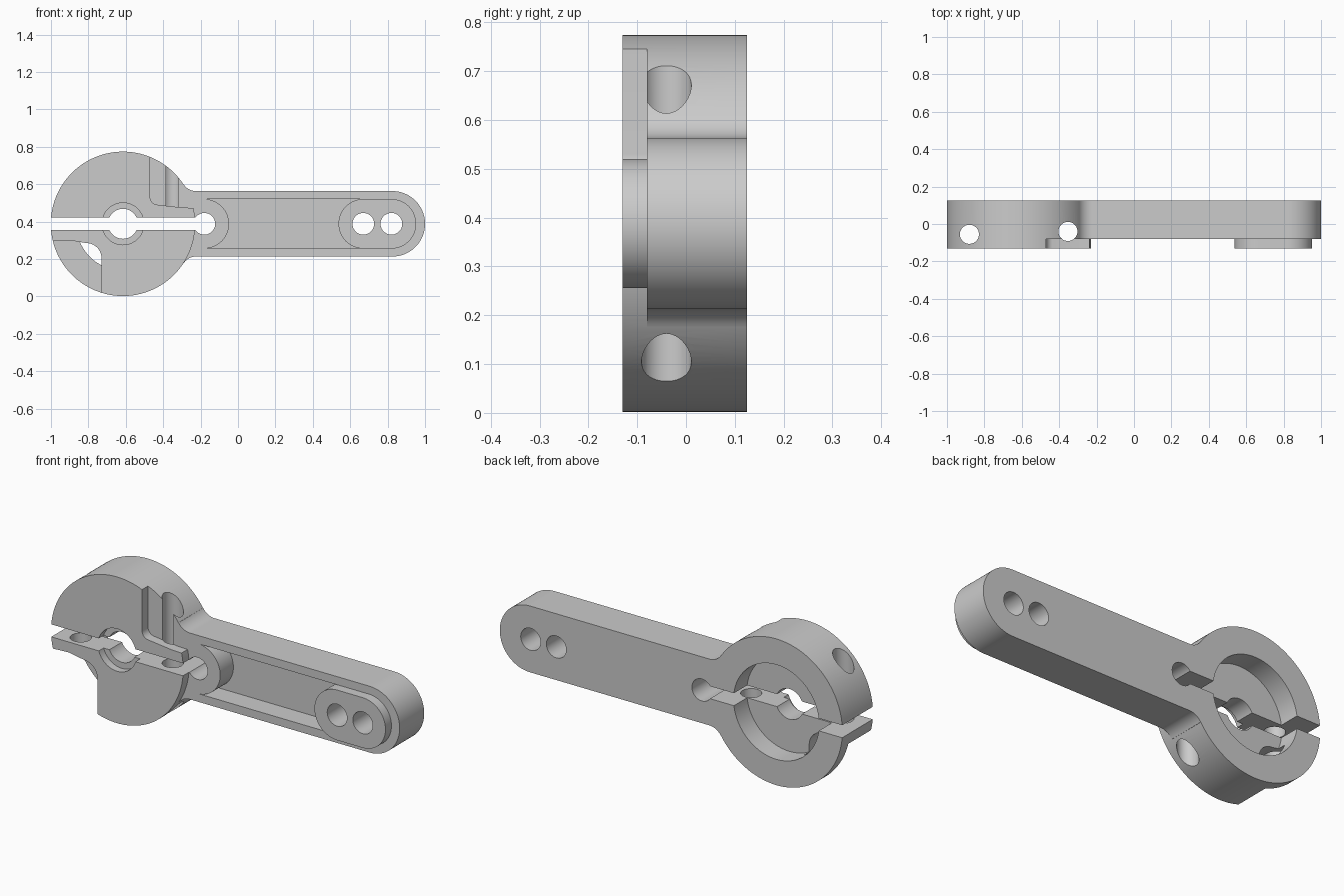
import bpy
import bmesh
from math import cos, sin, pi, radians
from mathutils import Matrix

cube = bpy.data.objects.get("Cube")
if cube:
    bpy.data.objects.remove(cube, do_unlink=True)

MID = 0.388                      # height of the long axis
HUB_X, HUB_R = -0.615, 0.386
FRONT, ARM_FRONT, BACK = -0.13, -0.08, 0.125
ARM_R, END_X = 0.175, 0.825
HOLES = (0.67, 0.82)


def arc(x, z, r, start, end, steps=32):
    """Points along an arc in the xz plane, angles in degrees."""
    angles = [radians(start + (end - start) * i / steps) for i in range(steps + 1)]
    return [(x + r * cos(a), z + r * sin(a)) for a in angles]


def prism(name, points, y0, y1):
    """Extrude an xz outline from y0 to y1."""
    bm = bmesh.new()
    face = bm.faces.new([bm.verts.new((x, y0, z)) for x, z in points])
    extruded = bmesh.ops.extrude_face_region(bm, geom=[face])["geom"]
    verts = [g for g in extruded if isinstance(g, bmesh.types.BMVert)]
    bmesh.ops.translate(bm, verts=verts, vec=(0, y1 - y0, 0))
    bmesh.ops.recalc_face_normals(bm, faces=bm.faces)
    mesh = bpy.data.meshes.new(name)
    bm.to_mesh(mesh)
    bm.free()
    obj = bpy.data.objects.new(name, mesh)
    bpy.context.collection.objects.link(obj)
    return obj


def disc(name, x, r, y0, y1, steps=48):
    return prism(name, arc(x, MID, r, 0, 360, steps)[:-1], y0, y1)


def stadium(x0, x1, r):
    return arc(x0, MID, r, 90, 270) + arc(x1, MID, r, -90, 90)


def box(x0, x1, z0, z1):
    return [(x0, z0), (x1, z0), (x1, z1), (x0, z1)]


def combine(target, other, operation):
    """Apply a boolean and discard the helper."""
    other.hide_render = True
    mod = target.modifiers.new(operation, "BOOLEAN")
    mod.operation, mod.solver, mod.object = operation, "EXACT", other
    bpy.ops.object.select_all(action="DESELECT")
    bpy.context.view_layer.objects.active = target
    target.select_set(True)
    bpy.ops.object.modifier_apply(modifier=mod.name)
    bpy.data.objects.remove(other, do_unlink=True)


# Clamp hub
arm = disc("clamp_arm", HUB_X, HUB_R, FRONT, BACK, 128)

# Screw head pockets, one upper right and one lower left
upper = [(-0.47, 0.9), (-0.47, 0.53)] + arc(-0.43, 0.53, 0.04, 190, 260, 6)
upper += [(-0.3, 0.475), (-0.15, 0.47), (-0.15, 0.9)]
combine(arm, prism("upper_pocket", upper, -0.2, ARM_FRONT), "DIFFERENCE")
lower = [(-1.1, -0.1), (-0.73, -0.1)] + arc(-0.81, 0.205, 0.08, 0, 90, 10)
lower += [(-0.9, 0.3), (-1.1, 0.29)]
combine(arm, prism("lower_pocket", lower, -0.2, 0.06), "DIFFERENCE")

# Lever with filleted neck and round tip
neck = arc(-0.224, MID + 0.255, 0.08, 213, 270, 12)
mirrored_neck = [(x, 2 * MID - z) for x, z in reversed(neck)]
outline = [(-0.4, MID + 0.2)] + neck + arc(END_X, MID, ARM_R, 90, -90, 48)
outline += mirrored_neck + [(-0.4, MID - 0.2)]
combine(arm, prism("lever", outline, ARM_FRONT, BACK), "UNION")

# Long front recess ending against the two round bosses
recess = arc(-0.18, MID, 0.132, 90, -90) + arc(HOLES[0], MID, 0.132, 270, 90)
combine(arm, prism("recess", recess, -0.2, 0.03), "DIFFERENCE")
combine(arm, prism("tip_boss", stadium(*HOLES, 0.1325), FRONT, 0.05), "UNION")

# Bore, front ring step and back counterbore
for radius, y0, y1 in ((0.08, -0.3, 0.3), (0.112, -0.3, -0.09), (0.25, 0.015, 0.3)):
    combine(arm, disc("bore", HUB_X, radius, y0, y1, 64), "DIFFERENCE")

# Clamp slot with its relief hole, and the linkage holes
combine(arm, prism("slot", box(-1.2, -0.18, 0.355, 0.421), -0.3, 0.3), "DIFFERENCE")
for x in (-0.18,) + HOLES:
    combine(arm, disc("hole", x, 0.058, -0.3, 0.3), "DIFFERENCE")

# Vertical clamp screw holes
for x, y in ((-0.88, -0.055), (-0.353, -0.04)):
    screw = disc("screw_hole", 0, 0.051, -1, 1)
    screw.data.transform(Matrix.Translation((0, 0, -MID)))
    screw.data.transform(Matrix.Rotation(pi / 2, 4, "X"))
    screw.data.transform(Matrix.Translation((x, y, MID)))
    combine(arm, screw, "DIFFERENCE")

bpy.ops.object.select_all(action="DESELECT")
arm.select_set(True)
bpy.context.view_layer.objects.active = arm
bpy.ops.object.shade_smooth_by_angle(angle=radians(30))
